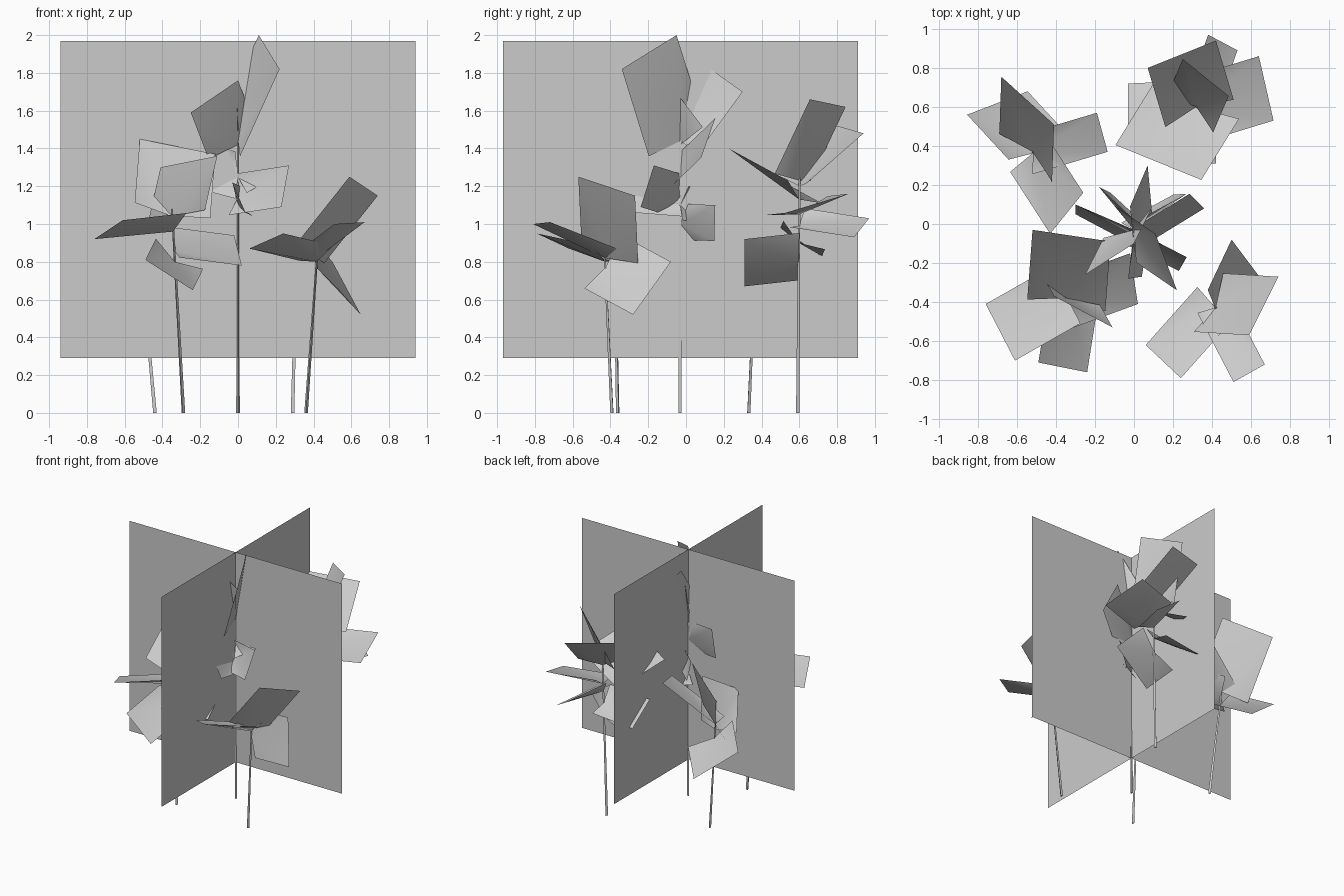
import bpy, bmesh
from mathutils import Vector as V


def make_object(name, bm, smooth):
    mesh = bpy.data.meshes.new(name)
    bm.to_mesh(mesh)
    bm.free()
    for p in mesh.polygons:
        p.use_smooth = smooth
    obj = bpy.data.objects.new(name, mesh)
    bpy.context.collection.objects.link(obj)
    return obj


def make_card(name, half):
    # upright rectangle spanning the given half-width vector
    bm = bmesh.new()
    centre = V((0, -0.03, 0))
    ends = [centre - half, centre + half]
    low, high = V((0, 0, 0.29)), V((0, 0, 1.97))
    bm.faces.new([bm.verts.new(p) for p in
                  (ends[0] + low, ends[1] + low, ends[1] + high, ends[0] + high)])
    make_object(name, bm, False)


def make_stem(name, base, top):
    # thin three-sided stem, slightly tapered
    bm = bmesh.new()
    axis = top - base
    turn = axis.to_track_quat('Z', 'Y').to_matrix().to_4x4()
    turn.translation = (base + top) / 2
    bmesh.ops.create_cone(bm, cap_ends=True, segments=3, radius1=0.011,
                          radius2=0.006, depth=axis.length, matrix=turn)
    make_object(name, bm, False)


def add_leaf(bm, root, tip_a, tip_b):
    # four-cornered leaf, its base creased down to the stem
    half = (tip_b - tip_a) / 2
    normal = half.cross((tip_a + tip_b) / 2 - root).normalized()
    if normal.z < 0:
        normal = -normal
    mid = root + normal * 0.05
    s, a, b, c, d = [bm.verts.new(p) for p in
                     (root, mid - half, tip_a, tip_b, mid + half)]
    for tri in ((s, b, a), (s, c, b), (s, d, c)):
        bm.faces.new(tri)


def make_plant(name, base, top, leaves):
    # each leaf: height on the stem, then its two outer corners
    base, top = V(base), V(top)
    make_stem(name + "_stem", base, top)
    bm = bmesh.new()
    for height, tip_a, tip_b in leaves:
        root = base.lerp(top, height / top.z)
        add_leaf(bm, root, V(tip_a), V(tip_b))
    make_object(name + "_leaves", bm, True)


# crossed upright cards
make_card("wide_card", V((0.94, 0, 0)))
make_card("deep_card", V((0, 0.94, 0)))

# middle plant
make_plant("middle_plant", (0, -0.03, 0), (0.0, -0.03, 1.48), [
    (1.44, (0.22, -0.34, 1.82), (0.11, -0.05, 2.0)),
    (1.44, (0.07, 0.30, 1.70), (-0.02, 0.09, 1.85)),
    (1.42, (-0.25, -0.26, 1.59), (0.0, -0.10, 1.76)),
    (1.25, (0.285, 0.155, 1.56), (0.36, 0.08, 1.35)),
    (1.14, (0.27, -0.17, 1.31), (0.23, -0.24, 1.09)),
    (1.0, (0.27, 0.155, 1.10), (0.2, 0.15, 0.91)),
    (1.25, (-0.30, 0.10, 1.46), (-0.30, 0.05, 1.21)),
    (1.1, (-0.18, 0.19, 1.2), (-0.12, 0.16, 1.02)),
    (1.1, (0.04, -0.27, 1.06), (-0.03, -0.28, 1.22)),
])

# front right plant
make_plant("front_right_plant", (0.36, -0.39, 0), (0.42, -0.43, 0.85), [
    (0.82, (0.59, -0.57, 1.25), (0.74, -0.27, 1.15)),
    (0.80, (0.06, -0.62, 0.87), (0.24, -0.79, 0.95)),
    (0.77, (0.65, -0.28, 0.52), (0.50, -0.08, 0.80)),
    (0.82, (0.51, -0.81, 1.0), (0.67, -0.72, 1.01)),
])

# front left plant
make_plant("front_left_plant", (-0.29, -0.36, 0), (-0.35, -0.38, 1.08), [
    (1.04, (-0.52, -0.03, 1.45), (-0.12, -0.09, 1.37)),
    (1.04, (-0.41, -0.37, 1.30), (-0.11, -0.53, 1.36)),
    (0.96, (-0.76, -0.41, 0.92), (-0.61, -0.70, 1.02)),
    (0.86, (0.02, -0.41, 0.78), (-0.02, -0.15, 0.94)),
    (0.80, (-0.49, -0.71, 0.81), (-0.24, -0.76, 0.65)),
])

# back right plant
make_plant("back_right_plant", (0.29, 0.59, 0), (0.32, 0.60, 1.25), [
    (1.23, (0.25, 0.845, 1.62), (0.485, 0.656, 1.66)),
    (1.20, (0.42, 0.94, 1.48), (0.07, 0.80, 1.52)),
    (1.13, (0.345, 0.226, 1.40), (-0.095, 0.405, 1.28)),
    (1.05, (0.64, 0.86, 1.16), (0.715, 0.53, 1.06)),
    (0.99, (0.38, 0.97, 1.03), (0.53, 0.89, 0.93)),
    (0.79, (0.42, 0.31, 0.92), (0.14, 0.31, 0.67)),
    (0.90, (-0.03, 0.72, 0.83), (-0.03, 0.50, 0.98)),
])

# back left plant
make_plant("back_left_plant", (-0.44, 0.33, 0), (-0.52, 0.37, 0.88), [
    (0.86, (-0.68, 0.755, 1.21), (-0.41, 0.51, 1.38)),
    (0.75, (-0.545, 0.68, 0.55), (-0.855, 0.56, 0.80)),
    (0.86, (-0.19, 0.57, 1.18), (-0.135, 0.37, 1.15)),
    (0.82, (-0.43, -0.05, 0.96), (-0.26, 0.16, 1.10)),
])
